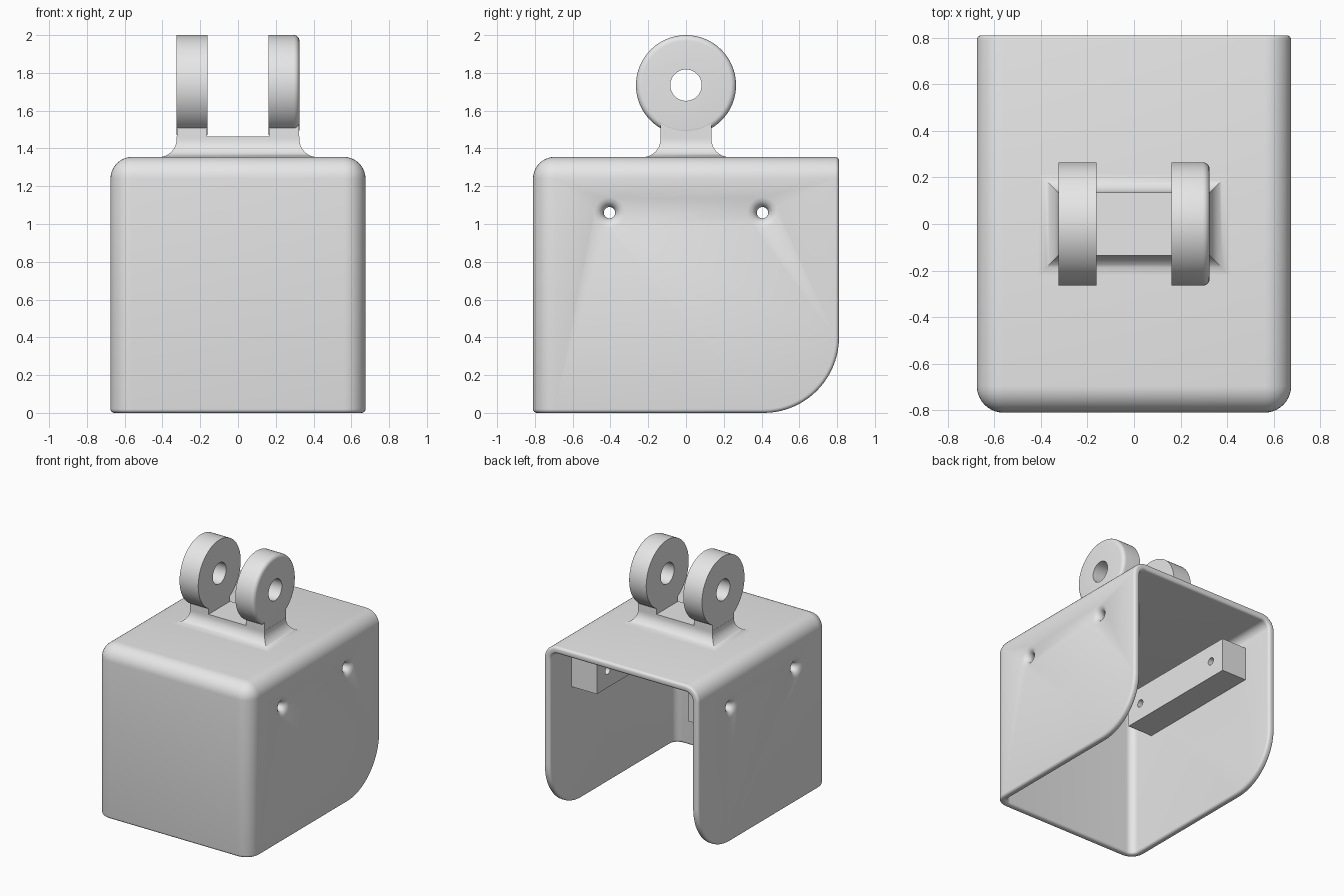
import bpy, bmesh
from math import cos, sin, pi, radians
from mathutils import Matrix, Vector

if "Cube" in bpy.data.objects:
    bpy.data.objects.remove(bpy.data.objects["Cube"])

W, D, H = 0.675, 0.81, 1.355      # half width, half depth, height of housing
WALL = 0.055
HOLE_Y, HOLE_Z = 0.405, 1.06
NECK_X, NECK_Y, SLOT = 0.325, 0.135, 0.162
PIVOT_Z, RING_R, PIN_R = 1.735, 0.265, 0.083

grey = bpy.data.materials.new("light_grey")
grey.use_nodes = True
grey.diffuse_color = (0.8, 0.8, 0.8, 1)
grey.node_tree.nodes["Principled BSDF"].inputs["Base Color"].default_value = (0.8, 0.8, 0.8, 1)


def make(name, bm):
    bmesh.ops.recalc_face_normals(bm, faces=bm.faces[:])
    mesh = bpy.data.meshes.new(name)
    bm.to_mesh(mesh)
    bm.free()
    mesh.materials.append(grey)
    obj = bpy.data.objects.new(name, mesh)
    bpy.context.collection.objects.link(obj)
    return obj


def activate(obj):
    bpy.ops.object.select_all(action='DESELECT')
    obj.select_set(True)
    bpy.context.view_layer.objects.active = obj


def modify(obj, kind, **settings):
    mod = obj.modifiers.new(kind.lower(), kind)
    for key, value in settings.items():
        setattr(mod, key, value)
    activate(obj)
    bpy.ops.object.modifier_apply(modifier=mod.name)


def smooth(obj):
    activate(obj)
    bpy.ops.object.shade_smooth_by_angle(angle=radians(35))


def box_mesh(lo, hi):
    lo, hi = Vector(lo), Vector(hi)
    bm = bmesh.new()
    bmesh.ops.create_cube(bm, size=1, matrix=Matrix.Translation((lo + hi) / 2)
                          @ Matrix.Diagonal((*(hi - lo), 1)))
    return bm


def revolve_x(profile, y, z, steps):
    """Turn a closed (x, radius) profile about an axis along x."""
    bm = bmesh.new()
    verts = [bm.verts.new((x, y, z + r)) for x, r in profile]
    edges = [bm.edges.new((a, b)) for a, b in zip(verts, verts[1:] + verts[:1])]
    bmesh.ops.spin(bm, geom=verts + edges, cent=(0, y, z), axis=(1, 0, 0),
                   angle=2 * pi, steps=steps)
    bmesh.ops.remove_doubles(bm, verts=bm.verts[:], dist=1e-5)
    return bm


# Housing: rounded block, opened below and behind, then thickened inwards
bm = box_mesh((-W, -D, 0), (W, D, H))


def edges_where(test):
    return [e for e in bm.edges if test((e.verts[0].co + e.verts[1].co) / 2)]


bmesh.ops.bevel(bm, geom=edges_where(lambda m: m.y > D - .01 and m.z < .01),
                offset=0.4, segments=20, profile=0.5, affect='EDGES')
front_and_top = edges_where(lambda m: (abs(m.x) > W - .01 and (m.y < .01 - D or m.z > H - .01)
                                       and m.y < D - .01 and m.z > .01)
                            or (m.y < .01 - D and m.z > H - .01))
bmesh.ops.bevel(bm, geom=front_and_top, offset=0.115, segments=10, profile=0.5, affect='EDGES')
bm.normal_update()
opened = [f for f in bm.faces if abs(f.normal.x) < .01 and f.normal.y > -.01 and f.normal.z < .01]
bmesh.ops.delete(bm, geom=opened, context='FACES')
housing = make("housing", bm)
modify(housing, 'SOLIDIFY', thickness=WALL, offset=-1, use_even_offset=True)
modify(housing, 'BEVEL', width=0.02, segments=4, limit_method='ANGLE', angle_limit=radians(60))

# Screw rails inside both side walls
rails = []
for side, label in ((1, "left"), (-1, "right")):
    xs = sorted((side * (W - WALL + .005), side * (W - WALL - .22)))
    rails.append(make(label + "_screw_rail",
                      box_mesh((xs[0], -.54, .925), (xs[1], .54, 1.195))))

# Flared screw holes through walls and rails
for side in (1, -1):
    for y in (-HOLE_Y, HOLE_Y):
        flare = [(W + .02, 0), (W + .02, .085), (W, .08), (W - .008, .058),
                 (W - .022, .04), (W - .05, .03), (.3, .03), (.3, 0)]
        cutter = make("screw_hole_cutter",
                      revolve_x([(side * x, r) for x, r in flare], y, HOLE_Z, 32))
        cutter.hide_render = True
        for target in (housing, rails[0 if side > 0 else 1]):
            modify(target, 'BOOLEAN', object=cutter, operation='DIFFERENCE', solver='EXACT')
        bpy.data.objects.remove(cutter)

# Neck: rectangular sections flaring down in a mitred quarter round
R = 0.095
sections = [(R * (1 - cos(a)), H + R * (1 - sin(a)))
            for a in (pi / 2 * i / 10 for i in range(10, -1, -1))]
sections = [(grow, z - .001) for grow, z in sections] + [(0, 1.463)]
bm = bmesh.new()
loops = [[bm.verts.new((sx * (NECK_X + g), sy * (NECK_Y + g), z))
          for sx, sy in ((-1, -1), (1, -1), (1, 1), (-1, 1))] for g, z in sections]
for low, high in zip(loops, loops[1:]):
    for i in range(4):
        j = (i + 1) % 4
        bm.faces.new((low[i], low[j], high[j], high[i]))
bm.faces.new(loops[0])
bm.faces.new(loops[-1])
neck = make("neck", bm)

# Hinge rings on short posts; the left ring has a rounded outer rim
ROUND = 0.03
rim = [(NECK_X - ROUND + ROUND * sin(a), RING_R - ROUND + ROUND * cos(a))
       for a in (pi / 2 * i / 6 for i in range(7))]
outlines = {"left": [(SLOT, PIN_R), (SLOT, RING_R)] + rim + [(NECK_X, PIN_R)],
            "right": [(-NECK_X, PIN_R), (-NECK_X, RING_R), (-SLOT, RING_R), (-SLOT, PIN_R)]}
parts = [housing, neck] + rails
for label, outline in outlines.items():
    parts.append(make(label + "_hinge_ring", revolve_x(outline, 0, PIVOT_Z, 64)))
    side = 1 if label == "left" else -1
    xs = sorted((side * (SLOT + .001), side * (NECK_X - .001)))
    parts.append(make(label + "_hinge_post",
                      box_mesh((xs[0], -NECK_Y, 1.45), (xs[1], NECK_Y, 1.53))))

for part in parts:
    smooth(part)
